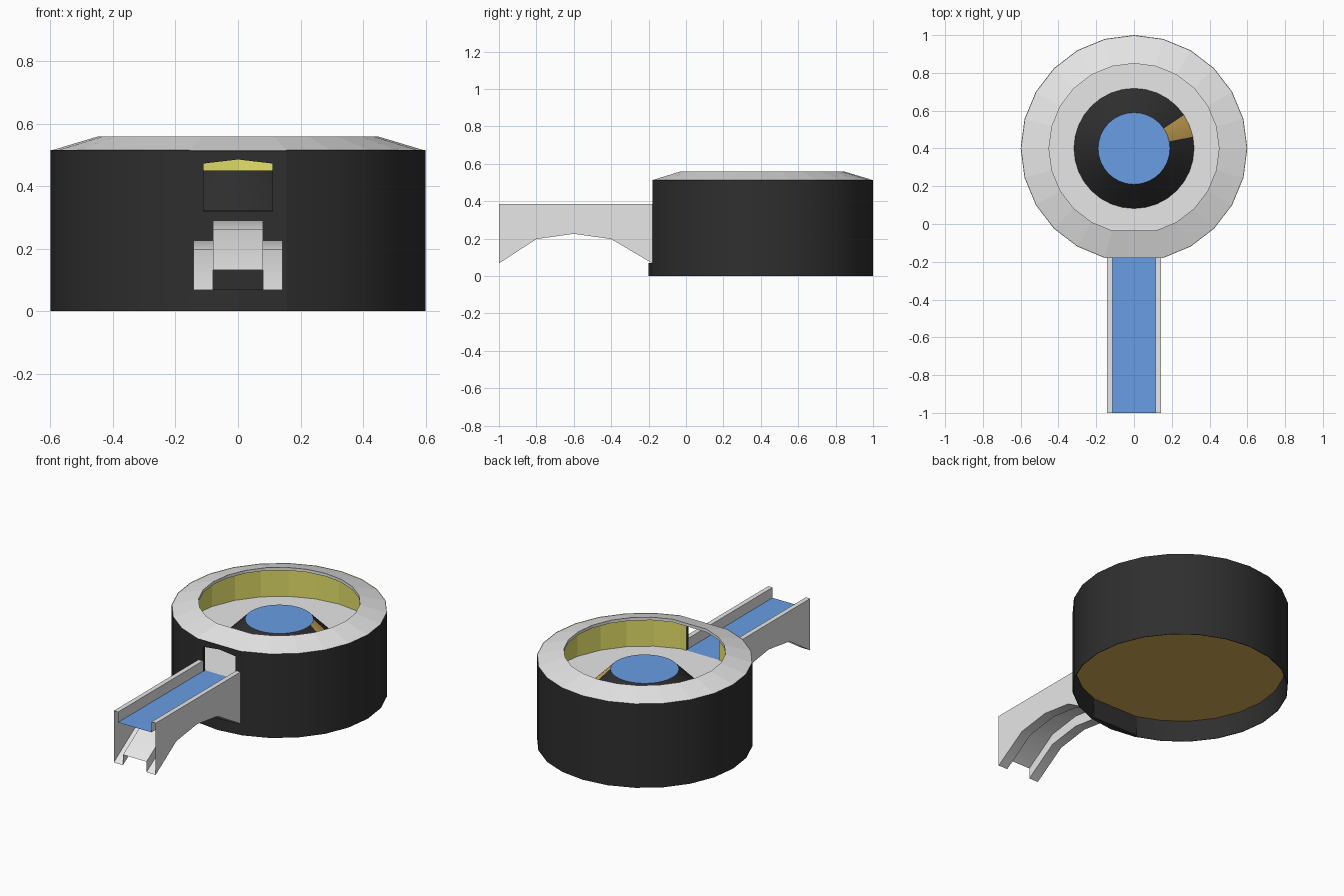
import bpy, math

if "Cube" in bpy.data.objects:
    bpy.data.objects.remove(bpy.data.objects["Cube"])

CY = 0.4            # centre of the round chamber in y
SIDES = 24
FLAT = math.cos(math.radians(15))


def mat(name, rgb):
    m = bpy.data.materials.new(name)
    m.diffuse_color = (*rgb, 1)
    m.use_nodes = True
    m.node_tree.nodes["Principled BSDF"].inputs["Base Color"].default_value = m.diffuse_color
    return m


GREY = mat("pale grey", (0.8, 0.8, 0.8))
DARK = mat("charcoal", (0.028, 0.028, 0.028))
BLUE = mat("water blue", (0.14, 0.34, 0.78))
YELLOW = mat("olive yellow", (0.77, 0.74, 0.14))
BROWN = mat("ochre brown", (0.67, 0.42, 0.095))


def make(name, verts, faces, mats, rule=None, smooth=False):
    me = bpy.data.meshes.new(name)
    me.from_pydata(verts, [], faces)
    ob = bpy.data.objects.new(name, me)
    bpy.context.collection.objects.link(ob)
    for m in mats:
        me.materials.append(m)
    me.update()
    if rule:
        for p in me.polygons:
            p.material_index = rule(p)
    if smooth:
        bpy.ops.object.select_all(action='DESELECT')
        ob.select_set(True)
        bpy.context.view_layer.objects.active = ob
        bpy.ops.object.shade_smooth_by_angle(angle=math.radians(30))
    return ob


def ring_point(r, z, i, n=SIDES, flat=True):
    """Point i on a ring, counted from the front; the front corner may be flattened."""
    a = 2 * math.pi * i / n - math.pi / 2
    if flat and i % n == 0:
        r *= FLAT
    return (r * math.cos(a), CY + r * math.sin(a), z)


def revolve(name, profile, mats, first=0, last=SIDES, rule=None, smooth=False):
    """Sweep a closed (r, z) profile, anticlockwise in r-z, round the chamber axis."""
    k, full = len(profile), last - first == SIDES
    count = SIDES if full else last - first + 1
    verts = [ring_point(r, z, first + i) for i in range(count) for r, z in profile]
    faces = []
    for i in range(last - first):
        a, b = i * k, ((i + 1) % count) * k
        for j in range(k):
            n = (j + 1) % k
            faces.append((a + j, b + j, b + n, a + n))
    return make(name, verts, faces, mats, rule, smooth)


def prism(name, pts, y0, y1, mats, rule=None):
    """Extrude an anticlockwise x-z outline from y0 back to y1."""
    n = len(pts)
    verts = [(x, y, z) for y in (y0, y1) for x, z in pts]
    faces = [tuple(range(n)), tuple(range(2 * n - 1, n - 1, -1))]
    faces += [(i, i + n, (i + 1) % n + n, (i + 1) % n) for i in range(n)]
    return make(name, verts, faces, mats, rule)


def disc(name, r, z, material, n, up=True, flat=False):
    f = tuple(range(n))
    return make(name, [ring_point(r, z, i, n, flat) for i in range(n)],
                [f if up else f[::-1]], [material])


# Round wall, left open across the front two sectors; inside is yellow above the floor
def inner_yellow(p):
    c = p.center
    inward = p.normal.x * c.x + p.normal.y * (c.y - CY) < -0.1
    return 1 if inward and c.z > 0.32 else 0


wall = revolve("chamber_wall",
               [(0.597, 0), (0.6, 0), (0.6, 0.515), (0.58, 0.5), (0.58, 0.32), (0.58, 0.12)],
               [DARK, YELLOW], 1, SIDES - 1, inner_yellow, True)
for p in wall.data.polygons:
    if p.material_index == 1:
        p.use_smooth = False

# Flat front wall around the arched doorway
W, D = 0.6 * math.sin(math.radians(15)), 0.11
YF = CY - 0.6 * FLAT
YB = CY - 0.58 * FLAT


def back_yellow(p):
    return 1 if p.normal.y > 0.9 and p.center.z > 0.32 else 0


pieces = {
    "front_wall_base": [(-W, 0), (W, 0), (W, 0.319), (-W, 0.319)],
    "door_side_left": [(-W, 0.319), (-D, 0.319), (-D, 0.472), (-W, 0.472)],
    "door_side_right": [(D, 0.319), (W, 0.319), (W, 0.472), (D, 0.472)],
    "door_lintel": [(-W, 0.472), (-D, 0.472), (0, 0.485), (D, 0.472),
                    (W, 0.472), (W, 0.512), (-W, 0.512)],
}
for name, pts in pieces.items():
    prism(name, pts, YF, YB, [DARK, YELLOW], back_yellow)

# Low pointed plinth under the front wall
tri = [(-W, YF), (0, CY - 0.6), (W, YF)]
make("front_plinth", [(x, y, z) for z in (0, 0.07) for x, y in tri],
     [(2, 1, 0), (3, 4, 5), (0, 1, 4, 3), (1, 2, 5, 4)], [DARK])

# Sloping roof ring
revolve("roof_ring", [(0.58, 0.5), (0.6, 0.513), (0.45, 0.558), (0.45, 0.54)], [GREY])

# Floor inside and recessed underside
disc("chamber_floor", 0.582, 0.32, GREY, SIDES, True, True)
disc("underside", 0.582, 0.12, BROWN, SIDES, False, True)

# Tapered central basin with a brown patch over two of its sides
N = 32
cone_v = [ring_point(r, z, i, N, False) for r, z in ((0.318, 0.32), (0.19, 0.45))
          for i in range(N)]
cone_f = [(i, (i + 1) % N, (i + 1) % N + N, i + N) for i in range(N)]


def patch(p):
    a = math.degrees(math.atan2(p.center.y - CY, p.center.x))
    return 1 if 11.25 < a < 33.75 else 0


make("central_basin", cone_v, cone_f, [DARK, BROWN], patch, True)
disc("basin_water", 0.19, 0.45, BLUE, N)

# Open-ended hollow channel swept along an arched underside, with water in its bed
stations = [(-1, 0.068), (-0.8, 0.198), (-0.6, 0.226), (-0.4, 0.198), (YF, 0.068)]
verts = []
for y, b in stations:
    half = [(0.08, b + 0.064), (0.08, b), (0.142, b), (0.142, 0.385),
            (0.113, 0.385), (0.113, 0.321)]
    loop = half + [(-x, z) for x, z in reversed(half)]
    verts += [(x, y, z) for x, z in loop]
K = 12
faces = [(s * K + j, (s + 1) * K + j, (s + 1) * K + (j + 1) % K, s * K + (j + 1) % K)
         for s in range(len(stations) - 1) for j in range(K)]
make("aqueduct", verts, faces, [GREY, BLUE],
     lambda p: 1 if p.index % K == 5 else 0, True)

# Water running over the door sill
make("door_sill_water", [(-D, YF, 0.321), (D, YF, 0.321), (D, YB, 0.321), (-D, YB, 0.321)],
     [(0, 1, 2, 3)], [BLUE])
